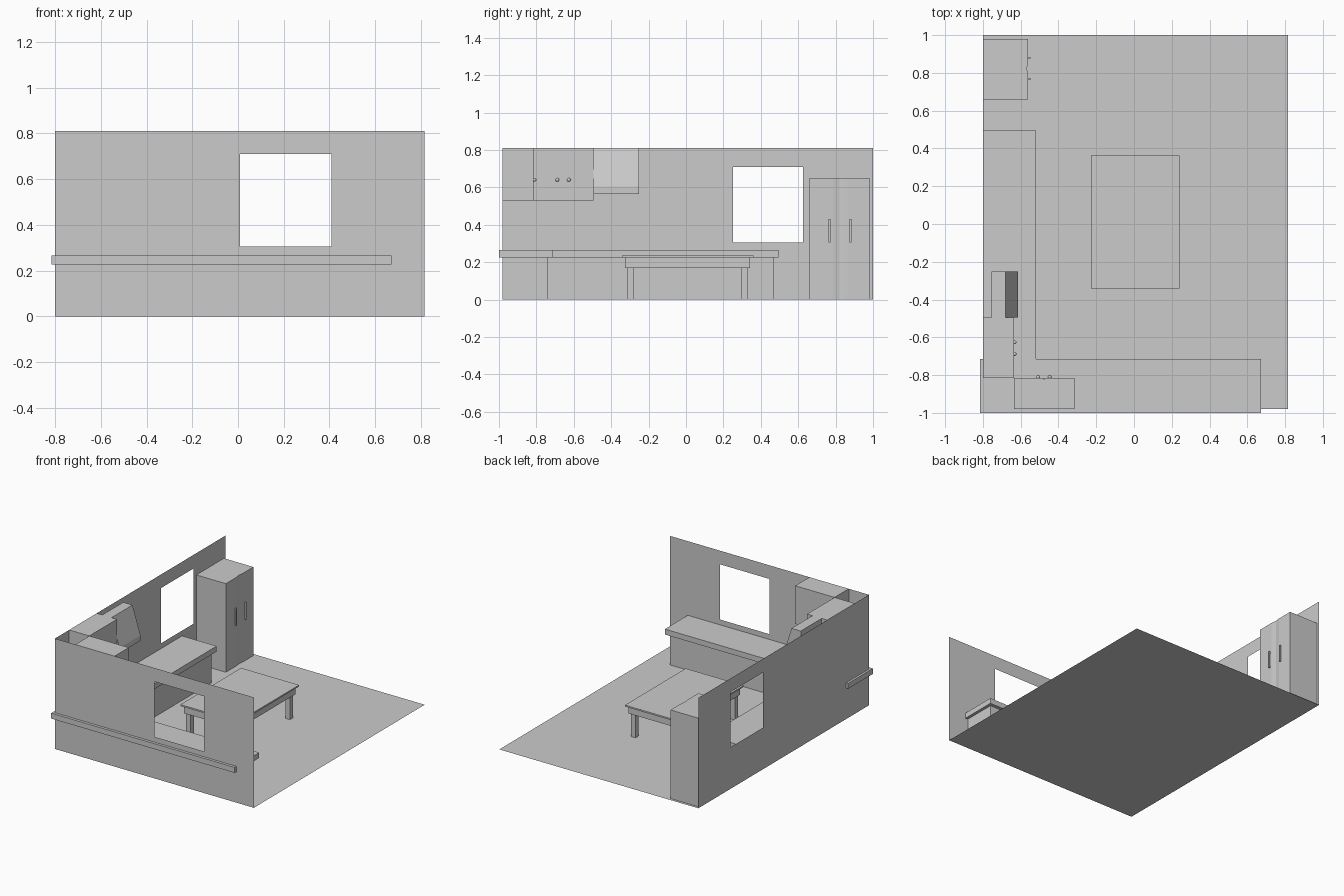
import bpy, bmesh, math
from mathutils import Vector

if "Cube" in bpy.data.objects:
    bpy.data.objects.remove(bpy.data.objects["Cube"])


def finish(name, bm, smooth=False, fix=True):
    if fix:
        bmesh.ops.recalc_face_normals(bm, faces=bm.faces)
    me = bpy.data.meshes.new(name)
    bm.to_mesh(me)
    bm.free()
    ob = bpy.data.objects.new(name, me)
    bpy.context.collection.objects.link(ob)
    if smooth:
        for p in me.polygons:
            p.use_smooth = True
    return ob


def add_box(bm, x0, x1, y0, y1, z0, z1):
    vs = bmesh.ops.create_cube(bm, size=1)["verts"]
    for v in vs:
        v.co = Vector(((x0 + x1) / 2 + v.co.x * (x1 - x0),
                       (y0 + y1) / 2 + v.co.y * (y1 - y0),
                       (z0 + z1) / 2 + v.co.z * (z1 - z0)))


def box(name, *dims):
    bm = bmesh.new()
    add_box(bm, *dims)
    return finish(name, bm)


def prism(name, pts, offset):
    """Extrude a closed outline of 3D points along an offset."""
    bm = bmesh.new()
    f = bm.faces.new([bm.verts.new(p) for p in pts])
    new = bmesh.ops.extrude_face_region(bm, geom=[f], use_keep_orig=True)["geom"]
    for v in new:
        if isinstance(v, bmesh.types.BMVert):
            v.co += Vector(offset)
    return finish(name, bm)


def wall(name, us, vs, place):
    """Flat wall made of a 3x3 grid whose middle cell is the window."""
    bm = bmesh.new()
    g = [[bm.verts.new(place(u, v)) for v in vs] for u in us]
    for i in range(3):
        for j in range(3):
            if (i, j) != (1, 1):
                bm.faces.new((g[i][j], g[i + 1][j], g[i + 1][j + 1], g[i][j + 1]))
    return finish(name, bm)


def knob(name, loc):
    bm = bmesh.new()
    bmesh.ops.create_uvsphere(bm, u_segments=16, v_segments=10, radius=0.01)
    for v in bm.verts:
        v.co += Vector(loc)
    return finish(name, bm, True)


L, R, F, B, H = -0.80, 0.815, -0.98, 1.0, 0.81

# Room shell
bm = bmesh.new()
bm.faces.new([bm.verts.new(p) for p in ((L, F, 0), (R, F, 0), (R, B, 0), (L, B, 0))])
finish("floor", bm, fix=False)
levels = (0, 0.305, 0.71, H)
wall("front_wall", (L, 0.008, 0.41, R), levels, lambda u, v: (u, F, v))
wall("left_wall", (F, 0.252, 0.625, B), levels, lambda u, v: (L, u, v))

# L-shaped counter with overhanging top
top = [(-0.816, -1), (0.672, -1), (0.672, -0.715), (-0.52, -0.715),
       (-0.52, 0.495), (L, 0.495), (L, -0.715), (-0.816, -0.715)]
prism("countertop", [(x, y, 0.226) for x, y in top], (0, 0, 0.04))
base = [(L, F), (0.65, F), (0.65, -0.74), (-0.545, -0.74), (-0.545, 0.47), (L, 0.47)]
prism("counter_base", [(x, y, 0) for x, y in base], (0, 0, 0.226))

# Dining table
box("table_top", -0.228, 0.242, -0.342, 0.362, 0.224, 0.235)
box("table_apron", -0.212, 0.226, -0.326, 0.342, 0.17, 0.224)
for sx, x in (("left", -0.202), ("right", 0.178)):
    for sy, y in (("front", -0.315), ("back", 0.294)):
        box(f"table_leg_{sy}_{sx}", x, x + 0.038, y, y + 0.038, 0, 0.17)

# Wall cabinets with doors and knobs
box("side_cabinet", L, -0.643, -0.815, -0.495, 0.53, H)
box("side_cabinet_doors", -0.643, -0.636, -0.815, -0.495, 0.53, H)
box("front_cabinet", -0.635, -0.316, F, -0.822, 0.53, H)
for i, x in enumerate((-0.635, -0.475)):
    box(f"front_cabinet_door_{i}", x, x + 0.159, -0.822, -0.815, 0.53, H)
for i, (y, x) in enumerate(((-0.688, -0.507), (-0.626, -0.447))):
    knob(f"side_knob_{i}", (-0.632, y, 0.64))
    knob(f"front_knob_{i}", (x, -0.81, 0.64))

# Extractor hood
hood = [(-0.755, 0.565), (-0.615, 0.565), (-0.615, 0.605), (-0.68, H), (-0.755, H)]
prism("hood", [(x, -0.495, z) for x, z in hood], (0, 0.243, 0))

# Refrigerator with a shallow groove between the doors
outline = [(L, 0.66), (-0.561, 0.66), (-0.561, 0.785), (-0.564, 0.805), (-0.567, 0.822),
           (-0.564, 0.84), (-0.561, 0.86), (-0.561, 0.98), (L, 0.98)]
prism("refrigerator", [(x, y, 0.0) for x, y in outline], (0, 0, 0.65))
for i, y in enumerate((0.768, 0.88)):
    bm = bmesh.new()
    add_box(bm, -0.558, -0.549, y - 0.005, y + 0.005, 0.305, 0.43)
    for z in (0.305, 0.418):
        add_box(bm, -0.563, -0.556, y - 0.004, y + 0.004, z, z + 0.012)
    finish(f"refrigerator_handle_{i}", bm)
